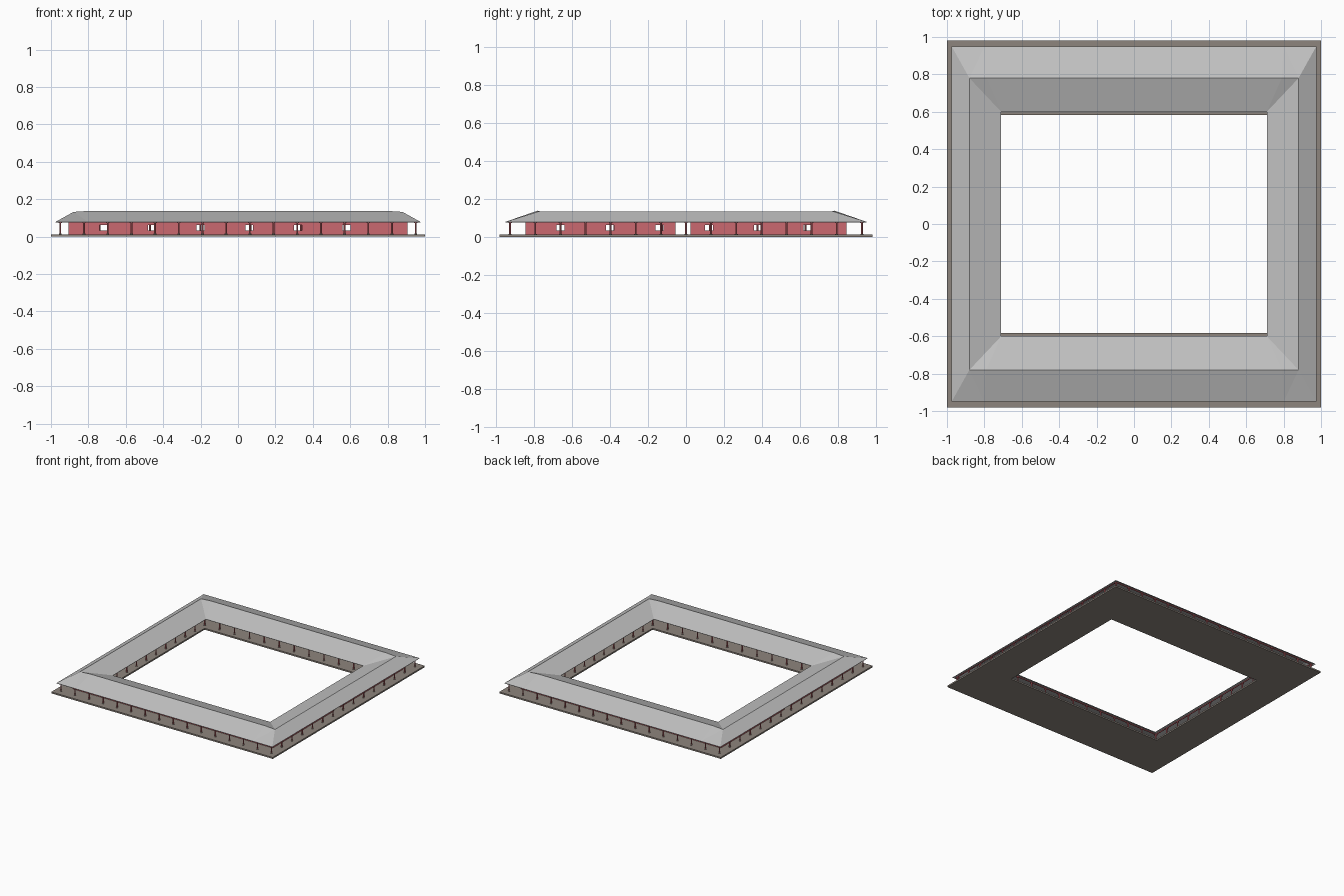
import bpy, bmesh, math
from mathutils import Matrix

if "Cube" in bpy.data.objects:
    bpy.data.objects.remove(bpy.data.objects["Cube"])


def material(name, rgb):
    m = bpy.data.materials.new(name)
    m.diffuse_color = (*rgb, 1)
    m.use_nodes = True
    m.node_tree.nodes["Principled BSDF"].inputs["Base Color"].default_value = m.diffuse_color
    return m


STONE = material("warm grey stone", (0.27, 0.235, 0.205))
RED = material("faded red", (0.60, 0.14, 0.16))
TILE = material("light grey tile", (0.53, 0.53, 0.53))


def finish(name, bm, mat):
    bmesh.ops.recalc_face_normals(bm, faces=bm.faces)
    me = bpy.data.meshes.new(name)
    bm.to_mesh(me)
    bm.free()
    me.materials.append(mat)
    ob = bpy.data.objects.new(name, me)
    bpy.context.collection.objects.link(ob)
    return ob


def box(bm, x0, x1, y0, y1, z0, z1):
    m = Matrix.Translation(((x0 + x1) / 2, (y0 + y1) / 2, (z0 + z1) / 2))
    m = m @ Matrix.Diagonal((x1 - x0, y1 - y0, z1 - z0, 1))
    bmesh.ops.create_cube(bm, size=1, matrix=m)


def rect(x, y, z):
    return [(-x, -y, z), (x, -y, z), (x, y, z), (-x, y, z)]


def ring_sheet(bm, loops, closed=False):
    """Bridge successive loops of equal length into a rectangular ring."""
    rows = [[bm.verts.new(p) for p in lp] for lp in loops]
    pairs = list(zip(rows, rows[1:]))
    if closed:
        pairs.append((rows[-1], rows[0]))
    for a, b in pairs:
        n = len(a)
        for i in range(n):
            j = (i + 1) % n
            bm.faces.new((a[i], a[j], b[j], b[i]))


# Stone platform around the open court
FLOOR = 0.012
bm = bmesh.new()
ring_sheet(bm, [rect(1, 0.98, 0), rect(1, 0.98, FLOOR),
                rect(0.71, 0.583, FLOOR), rect(0.71, 0.583, 0)], closed=True)
finish("platform", bm, STONE)


# Pitched roof ring; the front and back ridges rise slightly between corners
def roof_loop(x, y, z, xm, zm):
    return [(-x, -y, z), (-xm, -y, zm), (xm, -y, zm), (x, -y, z),
            (x, y, z), (xm, y, zm), (-xm, y, zm), (-x, y, z)]


bm = bmesh.new()
EAVE = 0.079
ring_sheet(bm, [roof_loop(0.975, 0.95, EAVE, 0.80, EAVE),
                roof_loop(0.88, 0.78, 0.132, 0.79, 0.138),
                roof_loop(0.71, 0.60, EAVE, 0.66, EAVE)])
bmesh.ops.triangulate(bm, faces=bm.faces)
roof = finish("roof", bm, TILE)
thick = roof.modifiers.new("thickness", 'SOLIDIFY')
thick.thickness = 0.003


# Red walls built in pieces around the window and door openings
WALL_TOP = 0.083


def wall(name, along_x, offset, half, openings):
    bm = bmesh.new()

    def piece(a, b, z0, z1):
        if along_x:
            box(bm, a, b, offset - 0.005, offset + 0.005, z0, z1)
        else:
            box(bm, offset - 0.005, offset + 0.005, a, b, z0, z1)

    pos = -half
    for centre, width, z0, z1 in sorted(openings):
        a, b = centre - width / 2, centre + width / 2
        piece(pos, a, FLOOR, WALL_TOP)
        if z0 > FLOOR:
            piece(a, b, FLOOR, z0)
        piece(a, b, z1, WALL_TOP)
        pos = b
    piece(pos, half, FLOOR, WALL_TOP)
    finish(name, bm, RED)


def windows(start):
    return [(start + 0.26 * i, 0.042, 0.033, 0.062) for i in range(6)]


door = (-0.015, 0.078, FLOOR, 0.075)
for s, n in ((-1, "front"), (1, "back")):
    wall(n + "_wall", True, s * 0.84, 0.90, windows(-0.72))
for s, n in ((-1, "left"), (1, "right")):
    wall(n + "_wall", False, s * 0.90, 0.84, windows(-0.66) + [door])


# Post rows along the outer and inner eaves, with stone feet and top brackets
def post_positions(x, y):
    nx, ny = round(2 * x / 0.13), round(2 * y / 0.13)
    for i in range(nx + 1):
        for s in (-1, 1):
            yield -x + 2 * x * i / nx, s * y
    for i in range(1, ny):
        for s in (-1, 1):
            yield s * x, -y + 2 * y * i / ny


def cylinder(bm, x, y, r, z0, z1):
    bmesh.ops.create_cone(bm, cap_ends=True, segments=10, radius1=r, radius2=r,
                          depth=z1 - z0, matrix=Matrix.Translation((x, y, (z0 + z1) / 2)))


for n, x, y in (("outer", 0.95, 0.925), ("inner", 0.74, 0.628)):
    posts, feet, beams = bmesh.new(), bmesh.new(), bmesh.new()
    for px, py in post_positions(x, y):
        cylinder(posts, px, py, 0.005, FLOOR, 0.082)
        box(posts, px - 0.009, px + 0.009, py - 0.009, py + 0.009, 0.072, 0.077)
        cylinder(feet, px, py, 0.008, FLOOR, FLOOR + 0.004)
    ring_sheet(beams, [rect(x + 0.003, y + 0.003, 0.077), rect(x + 0.003, y + 0.003, 0.083),
                       rect(x - 0.003, y - 0.003, 0.083), rect(x - 0.003, y - 0.003, 0.077)],
               closed=True)
    finish(n + "_posts", posts, RED)
    finish(n + "_post_feet", feet, STONE)
    finish(n + "_eave_beam", beams, RED)
